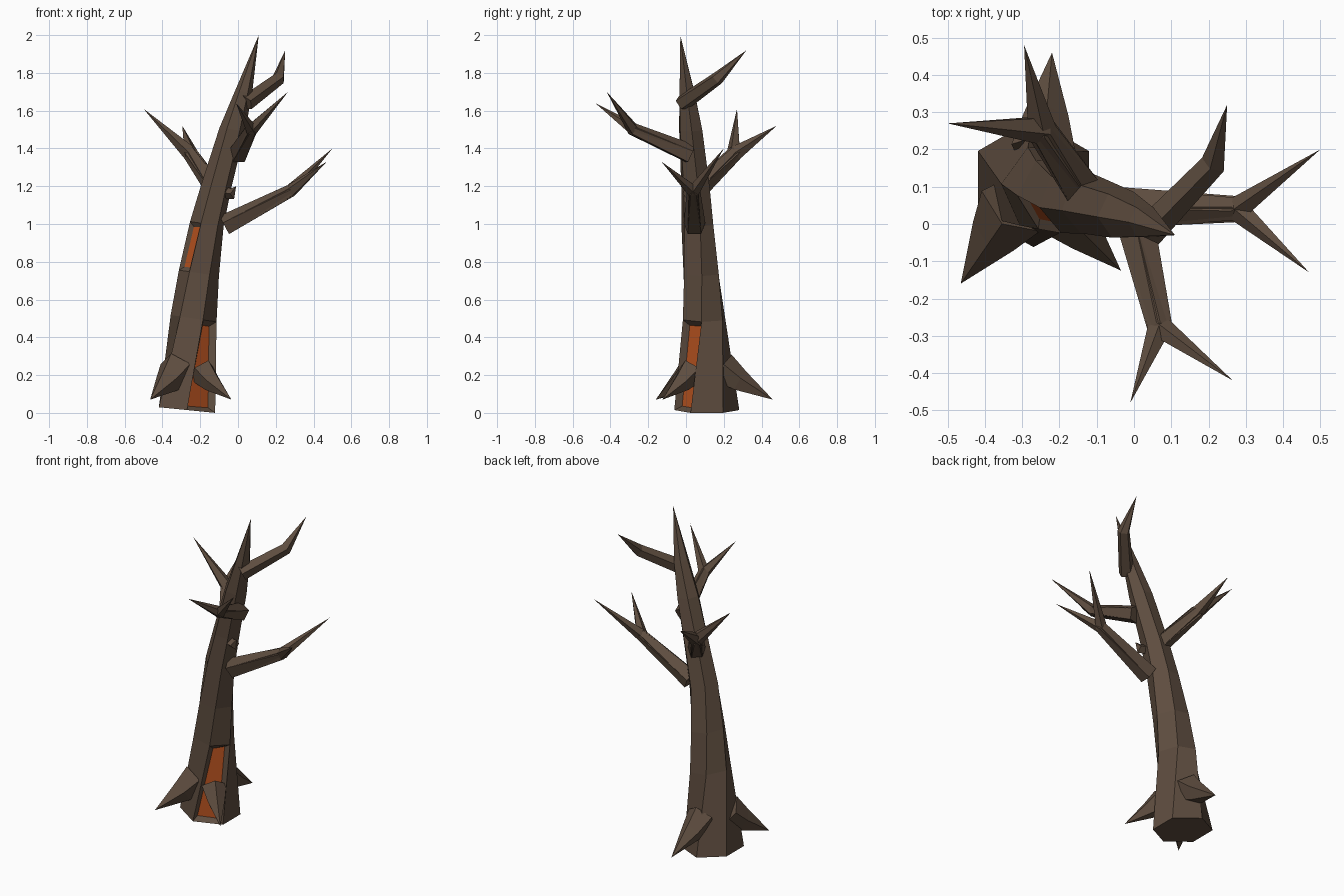
import bpy, bmesh, math
from mathutils import Vector, Matrix

cube = bpy.data.objects.get("Cube")
if cube:
    bpy.data.objects.remove(cube, do_unlink=True)


def material(name, rgb):
    m = bpy.data.materials.new(name)
    m.use_nodes = True
    m.diffuse_color = (*rgb, 1)
    m.node_tree.nodes["Principled BSDF"].inputs["Base Color"].default_value = (*rgb, 1)
    return m


bark = material("dark bark", (0.112, 0.074, 0.050))
ember = material("ember orange", (0.50, 0.09, 0.015))


def finish(bm, name):
    mesh = bpy.data.meshes.new(name)
    bm.to_mesh(mesh)
    bm.free()
    mesh.materials.append(bark)
    mesh.materials.append(ember)
    obj = bpy.data.objects.new(name, mesh)
    bpy.context.collection.objects.link(obj)


def skin(bm, rings, tip):
    """Bridge the rings, cap the start and close the end in a point."""
    n = len(rings[0])
    rows = []
    for a, b in zip(rings, rings[1:]):
        rows.append([bm.faces.new((a[i], a[(i + 1) % n], b[(i + 1) % n], b[i]))
                     for i in range(n)])
    end = bm.verts.new(tip)
    for i in range(n):
        bm.faces.new((rings[-1][i], rings[-1][(i + 1) % n], end))
    bm.faces.new(rings[0][::-1])
    bmesh.ops.recalc_face_normals(bm, faces=bm.faces)
    return rows


def spike(bm, path, radii, sides=5):
    """Tapered tube along a path, ending in a point."""
    pts = [Vector(p) for p in path]
    rings = []
    for k, r in enumerate(radii):
        d = (pts[k + 1] - pts[max(k - 1, 0)]).normalized()
        side = d.cross(Vector((0, 0, 1))).normalized()
        up = side.cross(d)
        angles = [math.tau * i / sides + math.pi / 2 for i in range(sides)]
        rings.append([bm.verts.new(pts[k] + r * (math.cos(a) * side + math.sin(a) * up))
                      for a in angles])
    skin(bm, rings, pts[-1])


# Leaning, twisted six-sided trunk: centre x, y, height, radius, twist
levels = [(-.27, .11, .015, .172, 0), (-.235, .095, .5, .122, 24),
          (-.207, .08, .74, .106, 32), (-.165, .06, 1.0, .09, 40),
          (-.115, .05, 1.2, .08, 40), (-.03, .025, 1.5, .068, 35),
          (.03, .005, 1.7, .045, 30)]
bm = bmesh.new()
rings = []
for k, (x, y, z, r, twist) in enumerate(levels):
    ring = []
    for i in range(6):
        a = math.radians(30 + 60 * i + twist)
        dx, dy = r * math.cos(a), r * math.sin(a)
        ring.append(bm.verts.new((x + dx, y + dy, z - dx * (.1 if k == 0 else .15))))
    rings.append(ring)
rows = skin(bm, rings, (.11, -.03, 2.0))

# Glowing cracks sunk into two trunk faces
for face, width, depth in ((rows[0][4], .036, .03), (rows[2][2], .032, .015)):
    bmesh.ops.inset_individual(bm, faces=[face], thickness=width, depth=-depth)
    face.material_index = 1
finish(bm, "trunk")

# Branches: stem start, stem end, stem radii, then the tips
branches = {
    "lower_left_branch": ((-.07, .045, .99), (.28, .04, 1.175), .06, .036,
                          [(.5, .2, 1.4), (.47, -.13, 1.33)]),
    "front_branch": ((.0, .02, 1.37), (.07, -.28, 1.5), .055, .035,
                     [(.265, -.42, 1.7), (-.01, -.48, 1.64)]),
    "back_right_branch": ((-.11, .05, 1.17), (-.25, .255, 1.37), .055, .042,
                          [(-.5, .27, 1.61), (-.295, .48, 1.52)]),
    "upper_branch": ((.04, -.02, 1.64), (.215, .165, 1.77), .045, .036,
                     [(.25, .32, 1.92)]),
}
for name, (start, joint, r0, r1, tips) in branches.items():
    bm = bmesh.new()
    a, b = Vector(start), Vector(joint)
    for tip in tips:
        t = Vector(tip)
        spike(bm, [a, b, t], [r0, r1])
    finish(bm, name)

# Short broken spur on the trunk
bm = bmesh.new()
spike(bm, [(-.09, .03, 1.17), (-.03, .01, 1.16), (-.01, .0, 1.2)], [.035, .03], 4)
finish(bm, "broken_spur")

# Roots flaring out of the trunk foot
roots = {
    "front_right_root": ((-.32, .05, .235), (-.465, -.16, .07), .1),
    "front_left_root": ((-.19, .03, .22), (-.035, -.125, .07), .075),
    "back_root": ((-.245, .19, .235), (-.22, .46, .07), .09),
}
for name, (start, tip, r) in roots.items():
    bm = bmesh.new()
    a, t = Vector(start), Vector(tip)
    spike(bm, [a, a.lerp(t, .35) + Vector((0, 0, -.01)), t], [r, r * .7])
    finish(bm, name)
